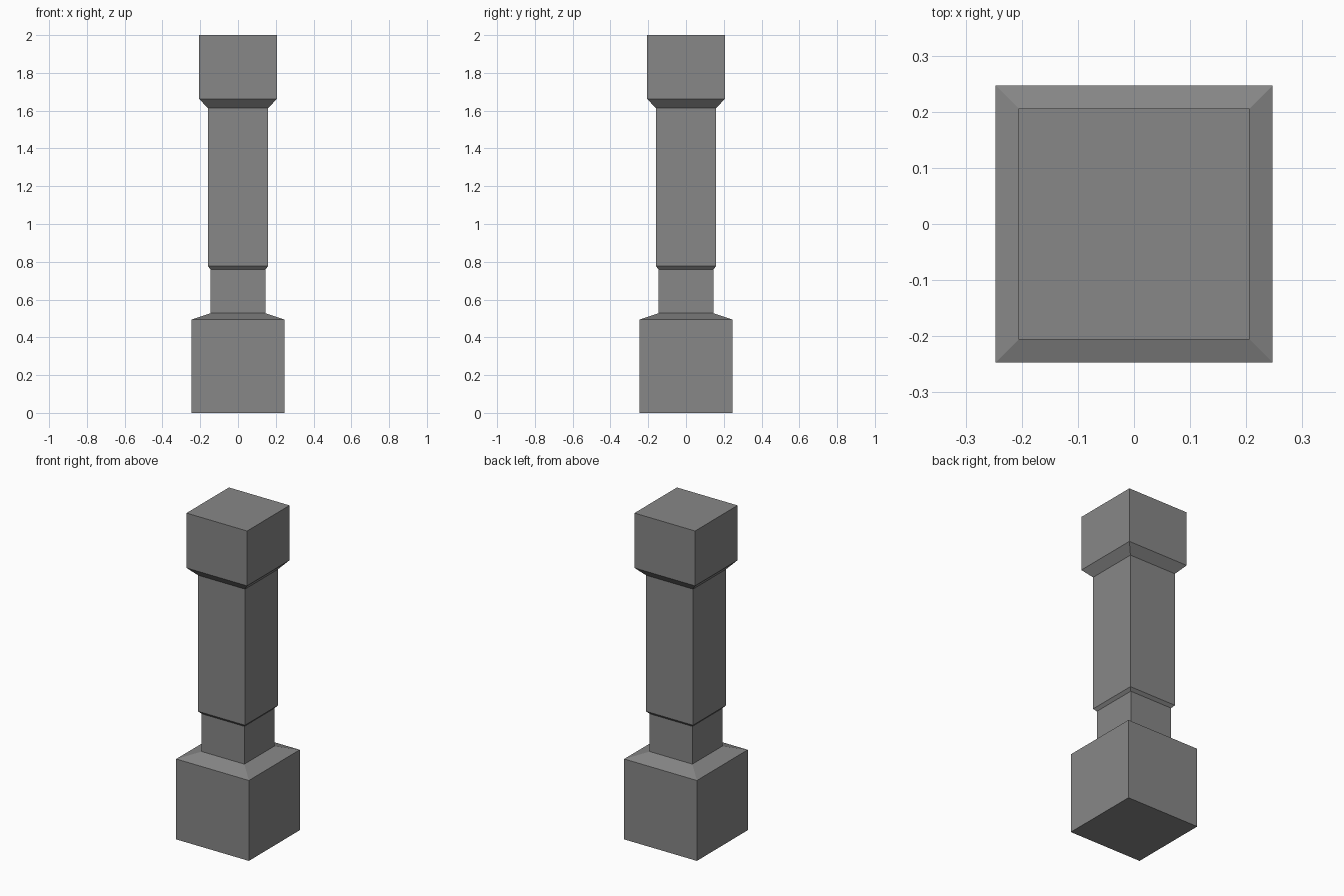
import bpy, bmesh

if "Cube" in bpy.data.objects:
    bpy.data.objects.remove(bpy.data.objects["Cube"])

# Square pillar profile: (half width, height) from bottom to top
PROFILE = [
    (0.247, 0.0), (0.247, 0.494),    # base block
    (0.145, 0.528), (0.145, 0.76),   # sloped shoulder and narrow neck
    (0.160, 0.777), (0.160, 1.613),  # shaft
    (0.206, 1.663), (0.206, 2.0),    # flared capital
]


def square_loft(name, profile):
    bm = bmesh.new()
    rings = [[bm.verts.new((sx * w, sy * w, z))
              for sx, sy in ((-1, -1), (1, -1), (1, 1), (-1, 1))]
             for w, z in profile]
    for low, high in zip(rings, rings[1:]):
        for i in range(4):
            j = (i + 1) % 4
            bm.faces.new((low[i], low[j], high[j], high[i]))
    bm.faces.new(rings[0][::-1])
    bm.faces.new(rings[-1])
    mesh = bpy.data.meshes.new(name)
    bm.to_mesh(mesh)
    bm.free()
    obj = bpy.data.objects.new(name, mesh)
    bpy.context.collection.objects.link(obj)
    return obj


# Pillar in dark grey stone
pillar = square_loft("pillar", PROFILE)
stone = bpy.data.materials.new("dark_stone")
stone.diffuse_color = (0.242, 0.242, 0.242, 1)
stone.use_nodes = True
stone.node_tree.nodes["Principled BSDF"].inputs["Base Color"].default_value = stone.diffuse_color
pillar.data.materials.append(stone)
